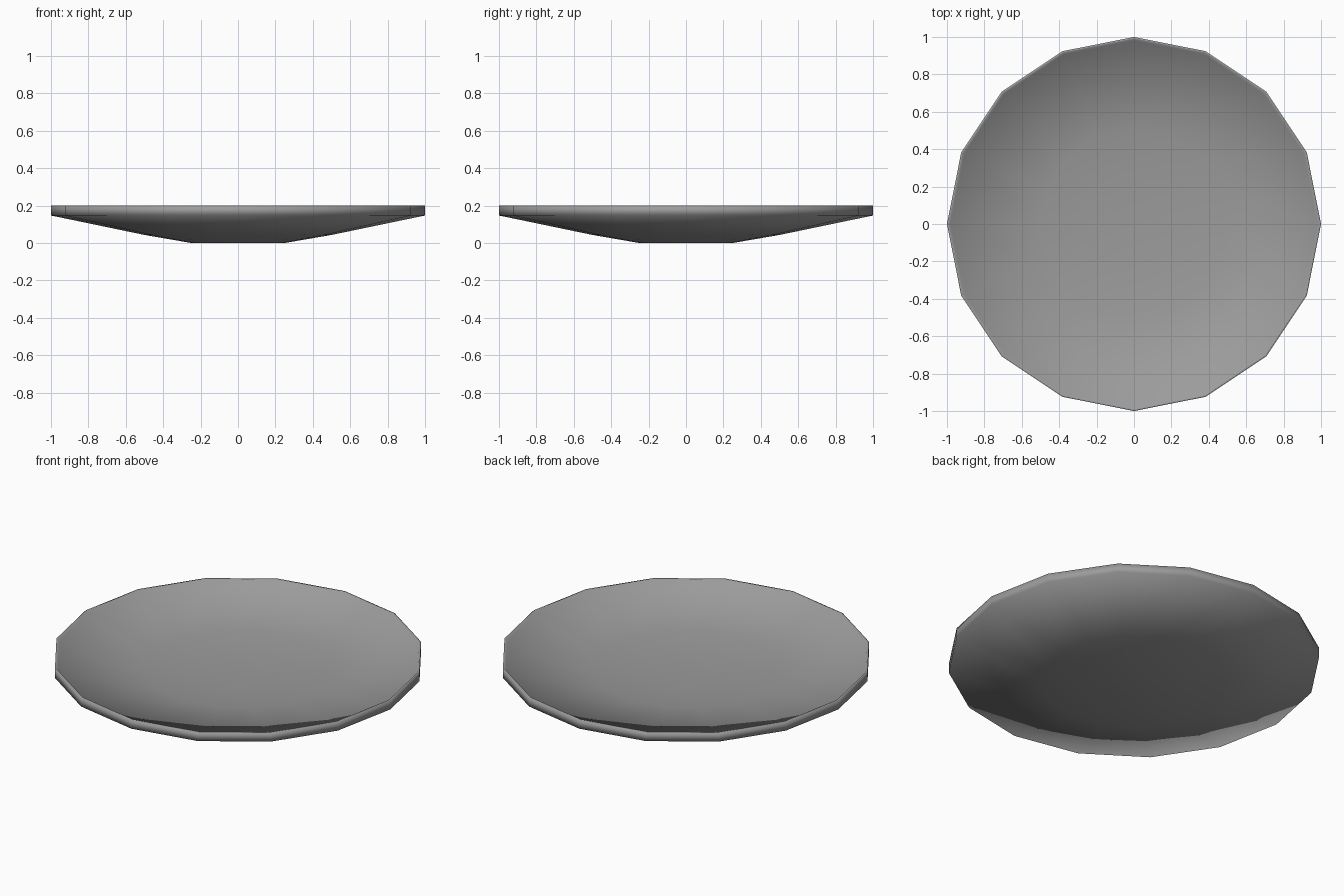
import bpy, bmesh, math

if "Cube" in bpy.data.objects:
    bpy.data.objects.remove(bpy.data.objects["Cube"])

SIDES = 16
# Closed dish profile, outer base to rim then back down inside: (radius, height)
PROFILE = [(0.25, 0.0), (0.5, 0.043), (1.0, 0.147), (1.0, 0.2),
           (0.99, 0.2), (0.98, 0.187), (0.5, 0.12), (0.25, 0.1)]

bm = bmesh.new()


def ring(radius, z):
    return [bm.verts.new((radius * math.cos(2 * math.pi * i / SIDES),
                          radius * math.sin(2 * math.pi * i / SIDES), z))
            for i in range(SIDES)]


# Walls of the dish, with flat discs for the underside and the inner floor
rings = [ring(r, z) for r, z in PROFILE]
bm.faces.new(list(reversed(rings[0])))
bm.faces.new(rings[-1])
for low, high in zip(rings, rings[1:]):
    for i in range(SIDES):
        j = (i + 1) % SIDES
        bm.faces.new((low[i], low[j], high[j], high[i]))

# Smooth shading runs across the whole dish, rim included
for face in bm.faces:
    face.smooth = True

mesh = bpy.data.meshes.new("dish")
bm.to_mesh(mesh)
bm.free()

# Dark grey glaze
glaze = bpy.data.materials.new("dark_grey_glaze")
glaze.diffuse_color = (0.33, 0.33, 0.33, 1)
glaze.use_nodes = True
glaze.node_tree.nodes["Principled BSDF"].inputs["Base Color"].default_value = glaze.diffuse_color
mesh.materials.append(glaze)
bpy.context.collection.objects.link(bpy.data.objects.new("dish", mesh))
